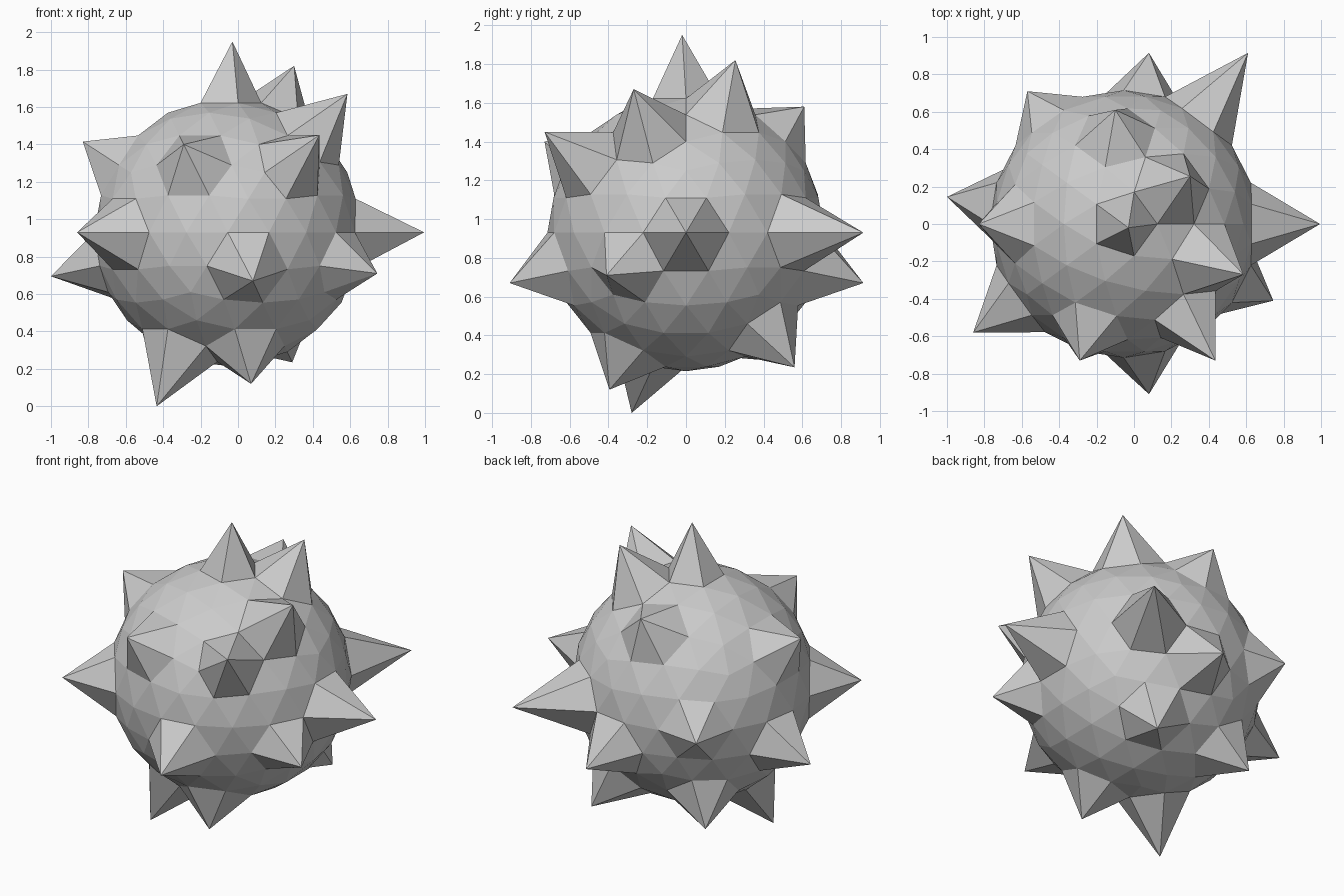
import bpy, bmesh
from mathutils import Vector

CENTRE = Vector((-0.055, 0.0, 0.93))
RADIUS = 0.715

# Spike tips, top to bottom
TIPS = [
    (-0.03, -0.02, 1.95), (0.30, 0.255, 1.82), (0.585, -0.27, 1.67),
    (-0.10, 0.61, 1.58), (0.435, -0.73, 1.45), (-0.83, 0.0, 1.415),
    (-0.29, -0.73, 1.40), (-0.86, -0.58, 0.93), (0.995, 0.0, 0.93),
    (0.61, 0.915, 0.93), (-0.57, 0.71, 0.93), (0.745, -0.41, 0.71),
    (-1.0, 0.145, 0.695), (0.08, -0.91, 0.67), (0.08, 0.915, 0.67),
    (-0.48, 0.485, 0.265), (0.29, 0.56, 0.235), (0.07, -0.395, 0.12),
    (-0.435, -0.28, 0.0),
]

# Faceted ball
bm = bmesh.new()
bmesh.ops.create_icosphere(bm, subdivisions=3, radius=RADIUS)
free = list(bm.verts)

# Pull the vertex under each tip outwards into a spike
for tip in TIPS:
    offset = Vector(tip) - CENTRE
    peak = min(free, key=lambda v: v.co.angle(offset))
    free.remove(peak)
    peak.co = offset

bmesh.ops.translate(bm, verts=bm.verts, vec=CENTRE)
mesh = bpy.data.meshes.new("spiked_ball")
bm.to_mesh(mesh)
bm.free()
bpy.context.collection.objects.link(bpy.data.objects.new("spiked_ball", mesh))
